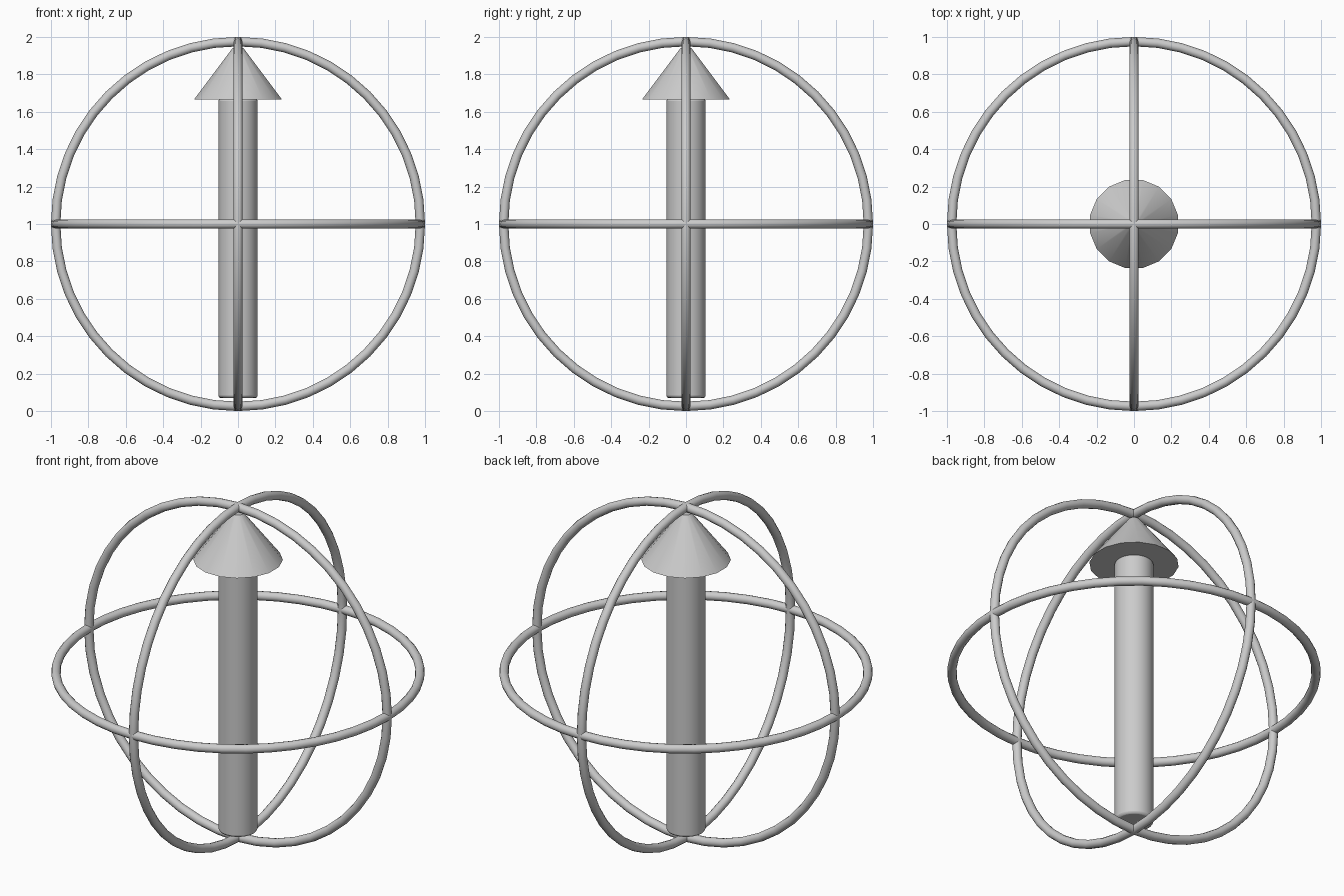
import bpy
from math import pi

cube = bpy.data.objects.get("Cube")
if cube:
    bpy.data.objects.remove(cube, do_unlink=True)

grey = bpy.data.materials.new("light grey")
grey.use_nodes = True
colour = (0.6, 0.6, 0.6, 1)
grey.diffuse_color = colour
grey.node_tree.nodes["Principled BSDF"].inputs["Base Color"].default_value = colour


def finish(name, angle):
    obj = bpy.context.object
    obj.name = name
    obj.data.materials.append(grey)
    bpy.ops.object.shade_smooth_by_angle(angle=angle)
    return obj


# Three crossing hoops forming an open sphere
hoops = {"level_hoop": (0, 0, 0), "front_hoop": (pi / 2, 0, 0), "side_hoop": (0, pi / 2, 0)}
for name, turn in hoops.items():
    bpy.ops.mesh.primitive_torus_add(location=(0, 0, 1), rotation=turn, major_radius=0.975,
                                     minor_radius=0.025, major_segments=48, minor_segments=12)
    finish(name, pi / 4)

# Upright arrow shaft with a softened lower rim
bottom, top = 0.07, 1.67
bpy.ops.mesh.primitive_cylinder_add(vertices=32, radius=0.105, depth=top - bottom,
                                    location=(0, 0, (top + bottom) / 2))
shaft = finish("arrow_shaft", pi / 4)
bevel = shaft.modifiers.new("soft_rim", 'BEVEL')
bevel.width = 0.012
bevel.segments = 2

# Arrow head with a small blunt tip
base, tip = 1.665, 1.94
bpy.ops.mesh.primitive_cone_add(vertices=16, radius1=0.24, radius2=0.03, depth=tip - base,
                                location=(0, 0, (tip + base) / 2), rotation=(0, 0, pi / 16))
finish("arrow_head", pi / 5)
